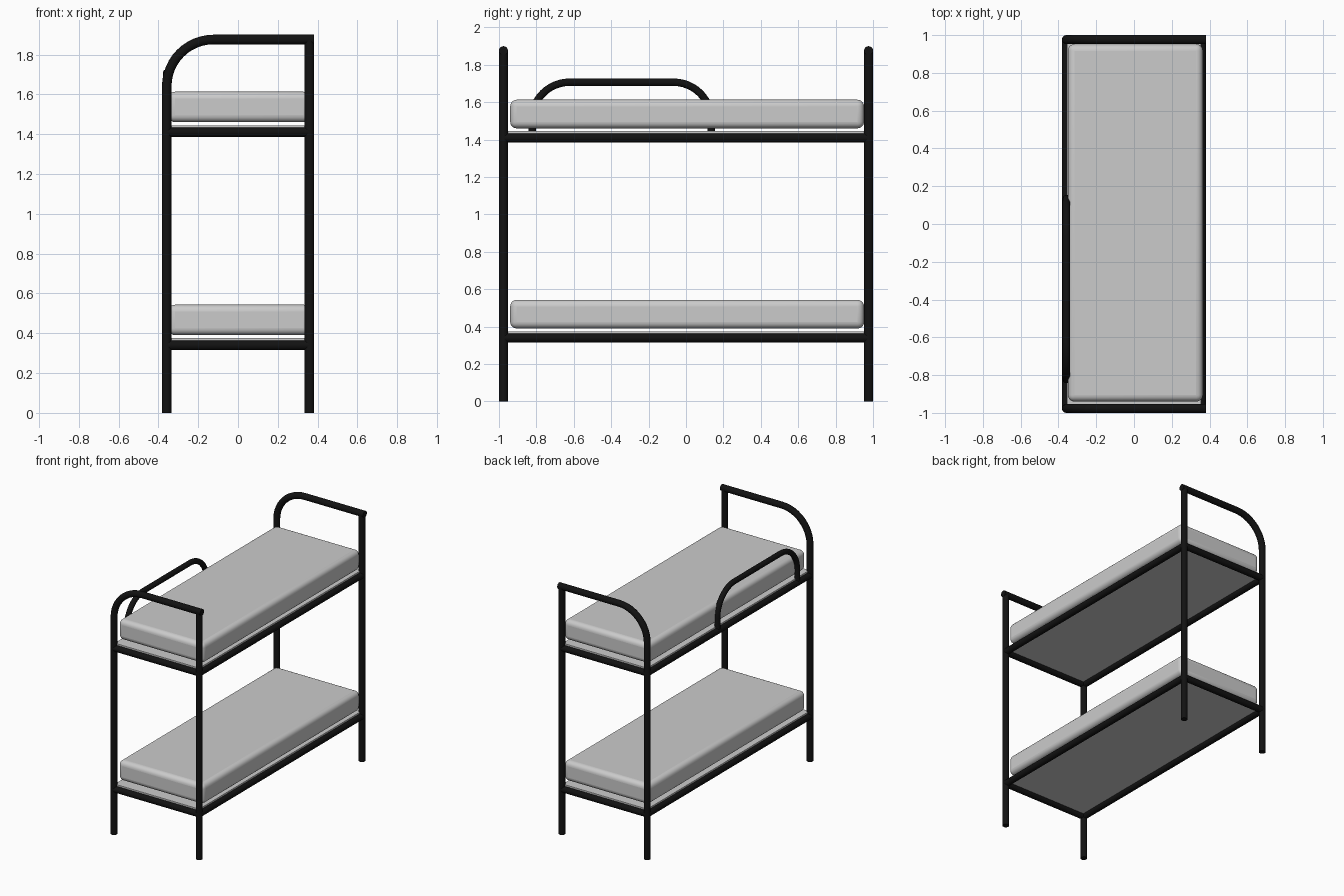
import bpy
from math import sin, cos, pi, radians

if "Cube" in bpy.data.objects:
    bpy.data.objects.remove(bpy.data.objects["Cube"])

R = 0.024            # frame tube radius
X, Y = 0.358, 0.976  # tube centre lines
TOP = 1.876

black = bpy.data.materials.new("black_metal")
black.diffuse_color = (0.006, 0.006, 0.006, 1)
black.use_nodes = True
black.node_tree.nodes["Principled BSDF"].inputs["Base Color"].default_value = black.diffuse_color


def tube(name, pts, r=R):
    """Round capped tube swept along a list of points."""
    cu = bpy.data.curves.new(name, 'CURVE')
    cu.dimensions = '3D'
    cu.bevel_depth = r
    cu.bevel_resolution = 6
    cu.use_fill_caps = True
    sp = cu.splines.new('POLY')
    sp.points.add(len(pts) - 1)
    for p, co in zip(sp.points, pts):
        p.co = (*co, 1)
    ob = bpy.data.objects.new(name, cu)
    bpy.context.collection.objects.link(ob)
    bpy.ops.object.select_all(action='DESELECT')
    bpy.context.view_layer.objects.active = ob
    ob.select_set(True)
    bpy.ops.object.convert(target='MESH')
    ob = bpy.context.object
    ob.data.materials.clear()
    ob.data.materials.append(black)
    bpy.ops.object.shade_smooth_by_angle(angle=radians(40))
    return ob


def arc(cu, cv, r, a0, a1, n=12):
    return [(cu + r * cos(a0 + (a1 - a0) * i / n),
             cv + r * sin(a0 + (a1 - a0) * i / n)) for i in range(n + 1)]


def box(name, loc, size, bevel=0):
    bpy.ops.mesh.primitive_cube_add(size=1, location=loc)
    ob = bpy.context.object
    ob.name = name
    ob.scale = size
    bpy.ops.object.transform_apply(location=False, rotation=False, scale=True)
    if bevel:
        m = ob.modifiers.new("round", 'BEVEL')
        m.width = bevel
        m.segments = 5
        bpy.ops.object.shade_smooth_by_angle(angle=radians(40))
    return ob


# End frames: left post bends into the top bar, right post meets it square
bend = arc(-X + 0.235, TOP - 0.235, 0.235, pi, pi / 2)
for side, y in (("front", -Y), ("back", Y)):
    tube(side + "_hoop", [(-X, y, 0)] + [(u, y, v) for u, v in bend] + [(X + R, y, TOP)])
    tube(side + "_right_post", [(X, y, 0), (X, y, TOP)])

# Two bunks: rails, base board and mattress
for level, z in (("lower", 0.34), ("upper", 1.41)):
    for side, s in (("left", -1), ("right", 1)):
        tube(f"{level}_{side}_rail", [(s * X, -Y, z), (s * X, Y, z)])
    for side, s in (("front", -1), ("back", 1)):
        tube(f"{level}_{side}_rail", [(-X, s * Y, z), (X, s * Y, z)])
    box(level + "_base_board", (0, 0, z + 0.02), (0.71, 1.945, 0.03))
    box(level + "_mattress", (0.007, 0.006, z + 0.127), (0.715, 1.892, 0.153), 0.035)

# Guard rail on the left of the upper bunk
ga, gb, gr, gz = -0.823, 0.134, 0.2, 1.707
path = ([(ga, 1.41)] + arc(ga + gr, gz - gr, gr, pi, pi / 2)
        + arc(gb - gr, gz - gr, gr, pi / 2, 0) + [(gb, 1.41)])
tube("guard_rail", [(-X, u, v) for u, v in path], 0.02)
